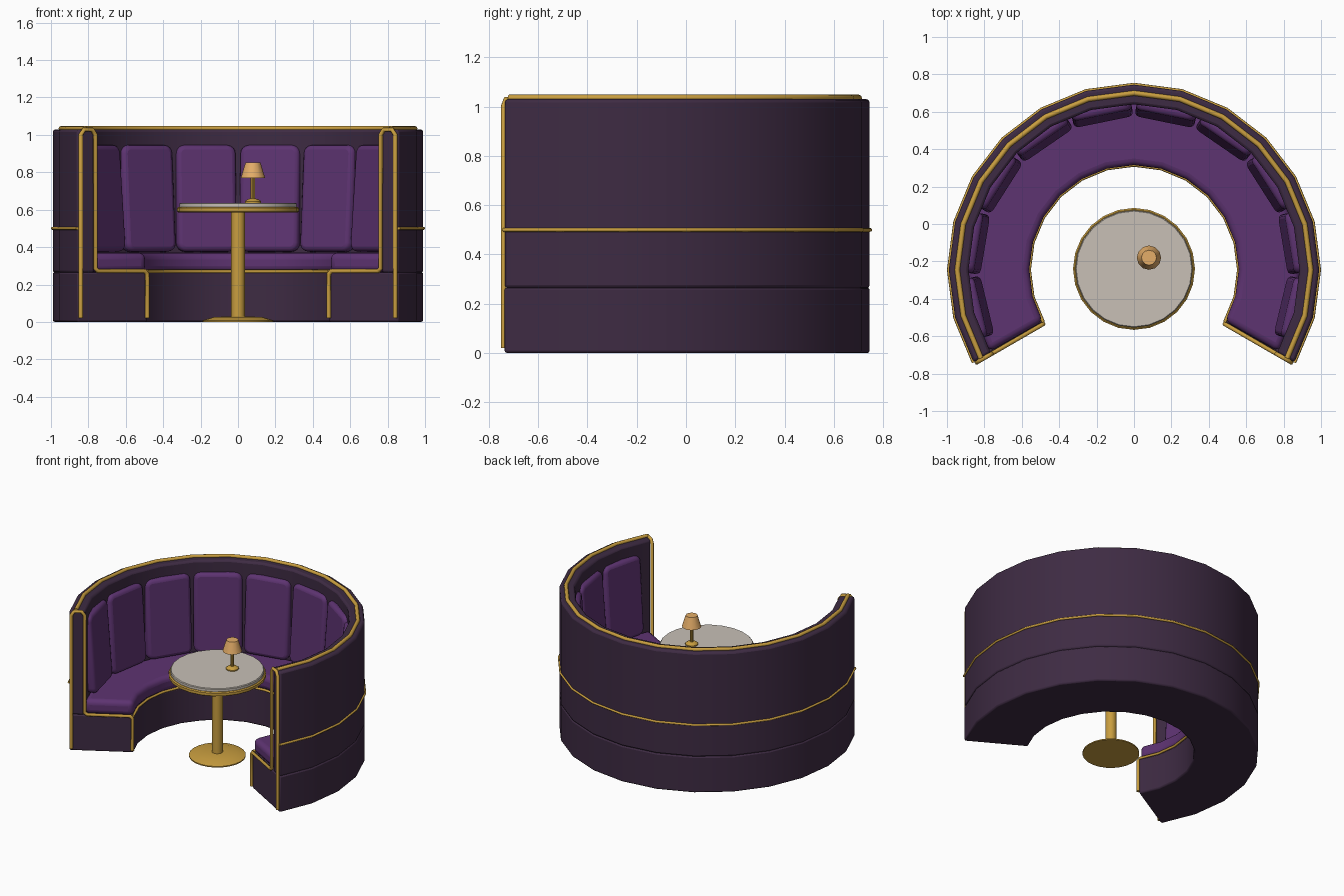
import bpy, bmesh
from math import sin, cos, radians, pi
from mathutils import Matrix, Vector

if "Cube" in bpy.data.objects:
    bpy.data.objects.remove(bpy.data.objects["Cube"])

CY = -0.245            # centre of the booth ring and table
START, END = -30, 210  # open at the front


def material(name, rgb):
    m = bpy.data.materials.new(name)
    m.diffuse_color = (*rgb, 1)
    m.use_nodes = True
    m.node_tree.nodes["Principled BSDF"].inputs["Base Color"].default_value = m.diffuse_color
    return m


DARK = material("dark_upholstery", (0.048, 0.024, 0.056))
PURPLE = material("purple_velvet", (0.11, 0.033, 0.165))
GOLD = material("brass", (0.58, 0.34, 0.05))
STONE = material("stone", (0.58, 0.53, 0.47))
SHADE = material("lamp_fabric", (0.78, 0.42, 0.14))


def polar(r, deg, z):
    a = radians(deg)
    return Vector((r * cos(a), CY + r * sin(a), z))


def finish(name, bm, mat, bevel=0, segments=2):
    bmesh.ops.recalc_face_normals(bm, faces=bm.faces)
    me = bpy.data.meshes.new(name)
    bm.to_mesh(me)
    bm.free()
    ob = bpy.data.objects.new(name, me)
    bpy.context.collection.objects.link(ob)
    me.materials.append(mat)
    bpy.ops.object.select_all(action='DESELECT')
    ob.select_set(True)
    bpy.context.view_layer.objects.active = ob
    bpy.ops.object.shade_smooth_by_angle(angle=radians(35))
    if bevel:
        mod = ob.modifiers.new("bevel", 'BEVEL')
        mod.width, mod.segments = bevel, segments
        mod.limit_method, mod.angle_limit = 'ANGLE', radians(40)
    return ob


def ring(name, profile, mat, bevel, segments=2, start=START, end=END):
    """Sweep a closed (radius, z) profile round the open ring in 16 steps."""
    bm = bmesh.new()
    rows = [[bm.verts.new(polar(r, start + (end - start) * i / 16, z)) for r, z in profile]
            for i in range(17)]
    n = len(profile)
    for a, b in zip(rows, rows[1:]):
        for j in range(n):
            k = (j + 1) % n
            bm.faces.new((a[j], a[k], b[k], b[j]))
    bm.faces.new(rows[0])
    bm.faces.new(rows[-1])
    return finish(name, bm, mat, bevel, segments)


def tube(name, points, radius):
    """Round brass piping along a path."""
    cu = bpy.data.curves.new(name, 'CURVE')
    cu.dimensions = '3D'
    cu.bevel_depth, cu.bevel_resolution, cu.use_fill_caps = radius, 2, True
    sp = cu.splines.new('POLY')
    sp.points.add(len(points) - 1)
    for p, co in zip(sp.points, points):
        p.co = (*co, 1)
    cu.materials.append(GOLD)
    ob = bpy.data.objects.new(name, cu)
    bpy.context.collection.objects.link(ob)
    bpy.ops.object.select_all(action='DESELECT')
    ob.select_set(True)
    bpy.context.view_layer.objects.active = ob
    bpy.ops.object.convert(target='MESH')


def arc_tube(name, r, z, radius):
    tube(name, [polar(r, START + 15 * i, z) for i in range(17)], radius)


def lathe(name, profile, mat, x, y, sides):
    """Closed solid of revolution from (radius, z) points, bottom to top."""
    bm = bmesh.new()
    rows = [[bm.verts.new((x + r * cos(2 * pi * i / sides), y + r * sin(2 * pi * i / sides), z))
             for i in range(sides)] for r, z in profile]
    for a, b in zip(rows, rows[1:]):
        for i in range(sides):
            k = (i + 1) % sides
            bm.faces.new((a[i], a[k], b[k], b[i]))
    bm.faces.new(rows[0])
    bm.faces.new(rows[-1])
    return finish(name, bm, mat)


# Booth shell and seat
ring("booth_base", [(0.56, 0), (0.99, 0), (0.99, 0.265), (0.56, 0.265)], DARK, 0.01)
ring("back_wall", [(0.885, 0.262), (0.99, 0.262), (0.99, 1.03), (0.885, 1.03)], DARK, 0.014)
ring("seat_cushion", [(0.56, 0.265), (0.89, 0.265), (0.89, 0.37), (0.56, 0.37)],
     PURPLE, 0.035, 4, START + 0.5, END - 0.5)

# Ten leaning back cushions
for i in range(10):
    ang = -25 + 23 * (i + 0.5)
    bm = bmesh.new()
    bmesh.ops.create_cube(bm, size=1)
    bmesh.ops.scale(bm, vec=(0.075, 0.325, 0.57), verts=bm.verts)
    depth_edges = [e for e in bm.edges
                   if abs(e.verts[0].co.x - e.verts[1].co.x) > 0.05]
    bmesh.ops.bevel(bm, geom=depth_edges, offset=0.045, segments=4, profile=0.5, affect='EDGES')
    bm.transform(Matrix.Translation(polar(0.862, ang, 0.66))
                 @ Matrix.Rotation(radians(ang), 4, 'Z')
                 @ Matrix.Rotation(radians(4), 4, 'Y'))
    finish(f"back_cushion_{i + 1}", bm, PURPLE, 0.025, 3)

# Brass piping along the ring
arc_tube("top_trim", 0.945, 1.034, 0.014)
arc_tube("belt_trim", 0.992, 0.50, 0.008)
arc_tube("seat_edge_trim", 0.56, 0.27, 0.009)

# Brass piping round both end faces
END_PATH = [(0.565, 0.02), (0.565, 0.255), (0.58, 0.272), (0.87, 0.272), (0.885, 0.287),
            (0.885, 1.0), (0.905, 1.028), (0.955, 1.028), (0.975, 1.0), (0.975, 0.02)]
for side, ang, sign in (("right", START, -1), ("left", END, 1)):
    a = radians(ang)
    out = Vector((-sin(a), cos(a), 0)) * sign * 0.008
    tube(f"{side}_end_trim", [polar(r, ang, z) + out for r, z in END_PATH], 0.012)

# Pedestal table
lathe("table_foot", [(0.19, 0), (0.19, 0.008), (0.13, 0.026), (0.036, 0.03)], GOLD, 0, CY + 0.005, 24)
lathe("table_post", [(0.037, 0.02), (0.037, 0.59)], GOLD, 0, CY + 0.005, 16)
lathe("table_rim", [(0.318, 0.584), (0.326, 0.59), (0.326, 0.609), (0.318, 0.615)],
      GOLD, 0, CY + 0.005, 24)
lathe("table_top", [(0.314, 0.60), (0.314, 0.632), (0.309, 0.637)], STONE, 0, CY + 0.005, 24)

# Table lamp
LX, LY = 0.08, -0.18
lathe("lamp_foot", [(0.043, 0.636), (0.043, 0.645), (0.03, 0.655), (0.012, 0.66)], GOLD, LX, LY, 12)
lathe("lamp_stem", [(0.012, 0.65), (0.012, 0.78)], GOLD, LX, LY, 10)
lathe("lamp_shade", [(0.065, 0.77), (0.04, 0.852)], SHADE, LX, LY, 12)
